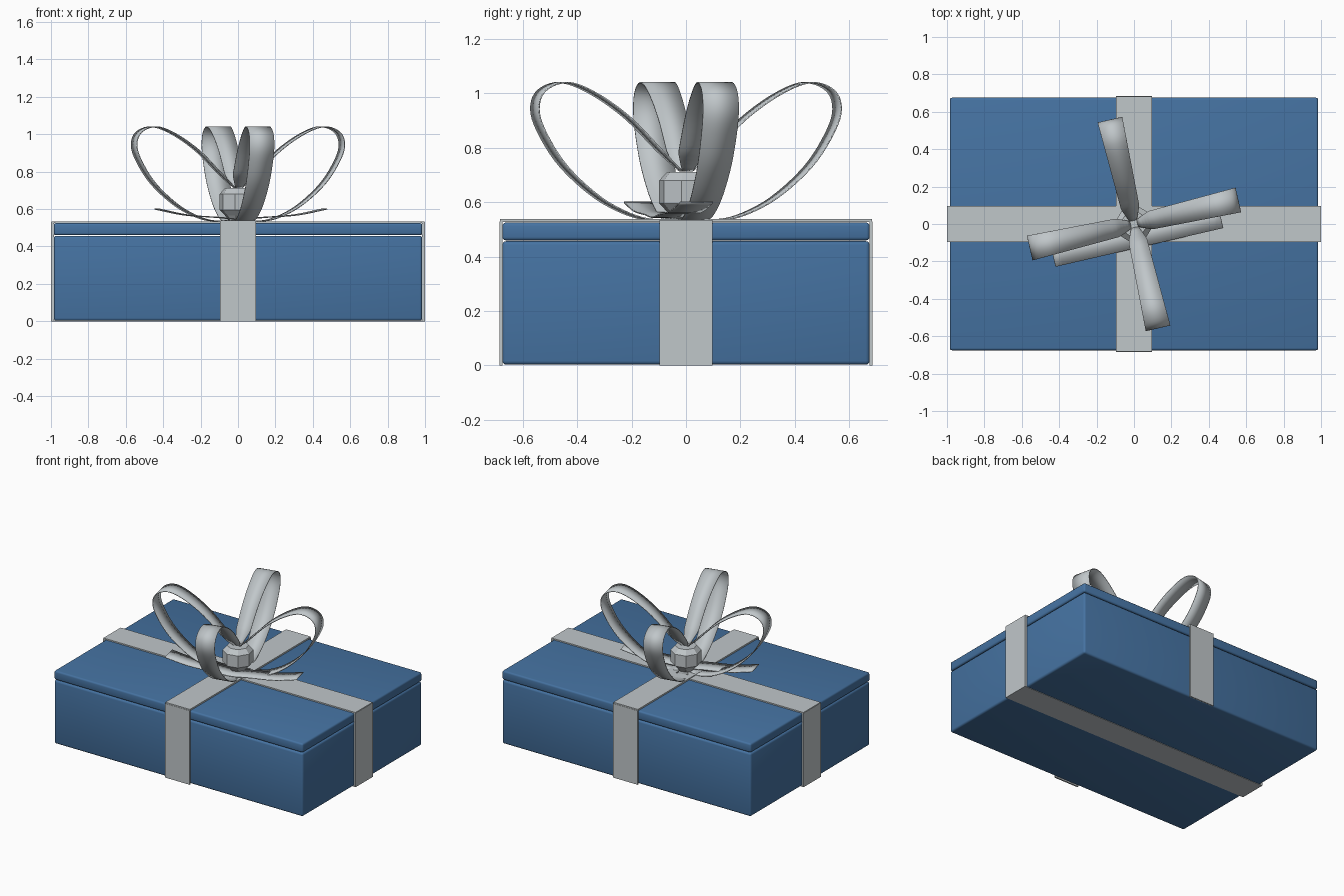
import bpy, bmesh, math
from mathutils import Vector, Matrix

if "Cube" in bpy.data.objects:
    bpy.data.objects.remove(bpy.data.objects["Cube"], do_unlink=True)

TWIST = math.radians(13)


def material(name, color):
    m = bpy.data.materials.new(name)
    m.use_nodes = True
    m.diffuse_color = (*color, 1)
    m.node_tree.nodes["Principled BSDF"].inputs["Base Color"].default_value = (*color, 1)
    return m


blue = material("box blue", (0.06, 0.17, 0.36))
silver = material("ribbon silver", (0.53, 0.57, 0.59))


def finish(name, bm, mat, smooth=False):
    bmesh.ops.recalc_face_normals(bm, faces=bm.faces)
    me = bpy.data.meshes.new(name)
    bm.to_mesh(me)
    bm.free()
    me.materials.append(mat)
    ob = bpy.data.objects.new(name, me)
    bpy.context.collection.objects.link(ob)
    if smooth:
        bpy.ops.object.select_all(action='DESELECT')
        ob.select_set(True)
        bpy.context.view_layer.objects.active = ob
        bpy.ops.object.shade_smooth_by_angle(angle=math.radians(40))
    return ob


def box(name, low, high, mat, bevel=0):
    bm = bmesh.new()
    low, high = Vector(low), Vector(high)
    bmesh.ops.create_cube(bm, size=1, matrix=Matrix.Translation((low + high) / 2)
                          @ Matrix.Diagonal((*(high - low), 1)))
    if bevel:
        bmesh.ops.bevel(bm, geom=bm.edges[:], offset=bevel, segments=3,
                        profile=0.5, affect='EDGES')
    return finish(name, bm, mat, smooth=bevel > 0)


def spline(pts, steps):
    """Catmull-Rom curve through the points."""
    p = [Vector(q) for q in pts]
    p = [2 * p[0] - p[1]] + p + [2 * p[-1] - p[-2]]
    out = []
    for a, b, c, d in zip(p, p[1:], p[2:], p[3:]):
        for i in range(steps):
            t = i / steps
            out.append(0.5 * (2 * b + (c - a) * t + (2 * a - 5 * b + 4 * c - d) * t ** 2
                              + (3 * b - a - 3 * c + d) * t ** 3))
    return out + [p[-2]]


def strip(name, path, width, angle, offset=0):
    """Thin ribbon following a path of (distance, height), turned about z."""
    bm = bmesh.new()
    rot = Matrix.Rotation(angle, 3, 'Z')
    rows = [[bm.verts.new(rot @ Vector((r, offset + s * width(r) / 2, z))) for s in (-1, 1)]
            for r, z in path]
    for a, b in zip(rows, rows[1:]):
        bm.faces.new((a[0], a[1], b[1], b[0]))
    ob = finish(name, bm, silver, smooth=True)
    mod = ob.modifiers.new("thickness", 'SOLIDIFY')
    mod.thickness, mod.offset = 0.005, 0
    return ob


# Box and lid
box("box_body", (-0.985, -0.675, 0.003), (0.985, 0.675, 0.457), blue, 0.014)
box("box_lid", (-0.985, -0.675, 0.460), (0.985, 0.675, 0.525), blue, 0.012)

# Ribbon bands wrapped round the box
W = 0.097
box("long_band_top", (-0.998, -W, 0.525), (0.998, W, 0.534), silver)
box("long_band_bottom", (-0.998, -W, 0), (0.998, W, 0.004), silver)
box("cross_band_top", (-W, -0.683, 0.528), (W, 0.683, 0.539), silver)
for side, label in ((1, "left"), (-1, "right")):
    xs = sorted((side * 0.985, side * 1.0))
    box("long_band_" + label, (xs[0], -W, 0), (xs[1], W, 0.53), silver)
for side, label in ((1, "back"), (-1, "front")):
    ys = sorted((side * 0.675, side * 0.685))
    box("cross_band_" + label, (-W, ys[0], 0), (W, ys[1], 0.53), silver)

# Four teardrop bow loops
LOOP = [(0.02, 0.545), (0.1, 0.535), (0.2, 0.55), (0.33, 0.615), (0.46, 0.73),
        (0.54, 0.85), (0.57, 0.94), (0.545, 1.01), (0.46, 1.04), (0.35, 1.0),
        (0.22, 0.91), (0.1, 0.79), (0.02, 0.715)]


def loop_width(r):
    if r < 0.09:
        return 0.04 + 0.06 * max(0, r - 0.02) / 0.07
    return 0.1 + 0.035 * (r - 0.09) / 0.48


loop_path = spline(LOOP, 5)
for i, label in enumerate(("left", "back", "right", "front")):
    strip("bow_loop_" + label, loop_path, loop_width, TWIST + i * math.pi / 2)

# Loose tails lying under the bow
TAIL = [(-0.46, 0.6), (-0.3, 0.568), (-0.12, 0.555), (0, 0.545),
        (0.12, 0.555), (0.3, 0.568), (0.46, 0.6)]
strip("bow_tails", spline(TAIL, 4), lambda r: 0.125, TWIST, -0.066)

# Faceted knot
bm = bmesh.new()
rings = []
for radius, z in ((0.05, 0.54), (0.07, 0.565), (0.1, 0.595), (0.1, 0.68), (0.07, 0.712)):
    rings.append([bm.verts.new((radius * math.cos(a), radius * math.sin(a), z))
                  for a in (TWIST + math.pi / 8 + k * math.pi / 4 for k in range(8))])
for a, b in zip(rings, rings[1:]):
    for k in range(8):
        n = (k + 1) % 8
        bm.faces.new((a[k], a[n], b[n], b[k]))
bm.faces.new(rings[0])
bm.faces.new(rings[-1])
finish("bow_knot", bm, silver)
